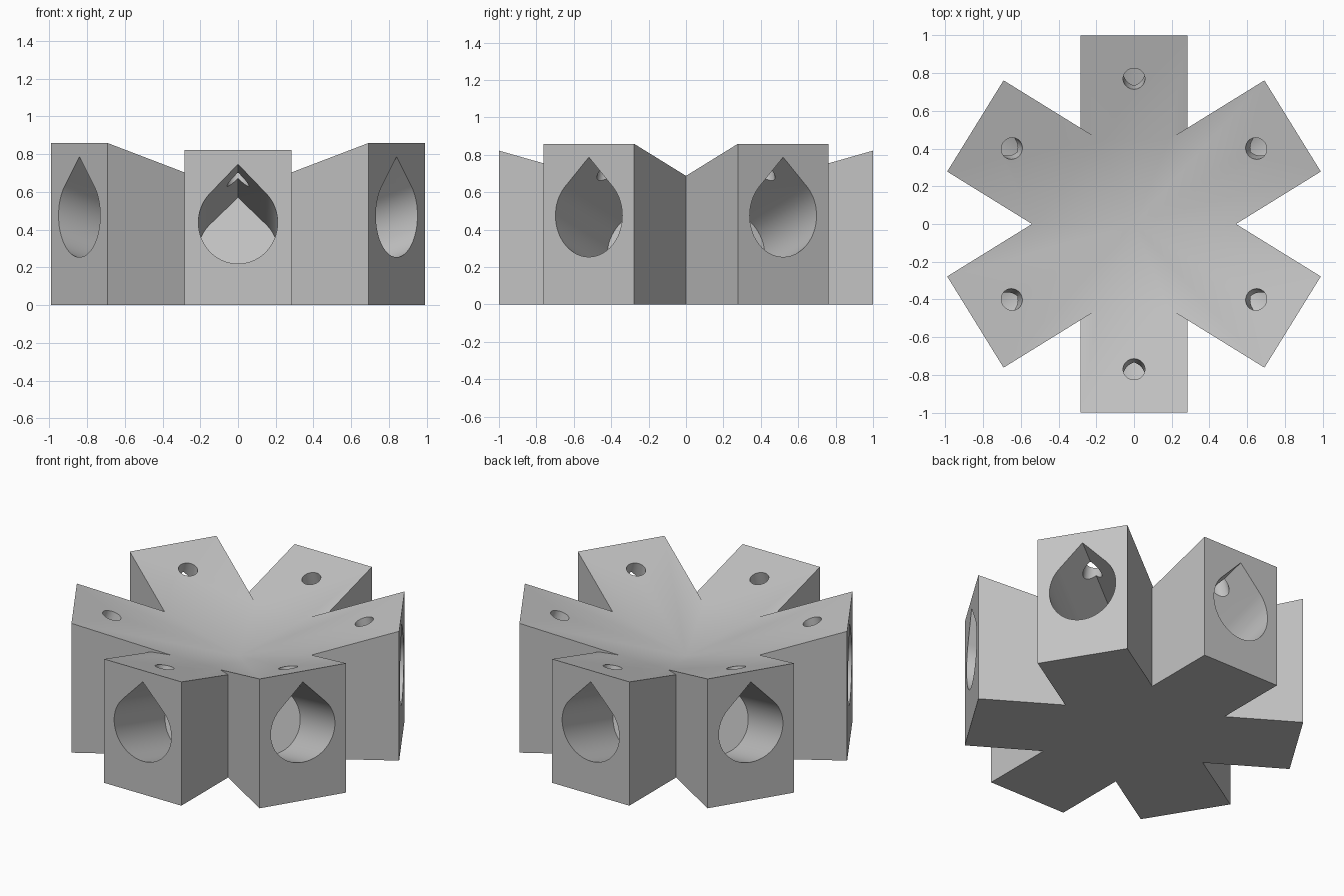
import bpy, bmesh, math
from mathutils import Matrix, Vector

if "Cube" in bpy.data.objects:
    bpy.data.objects.remove(bpy.data.objects["Cube"])

HALF_W = 0.284         # half width of an arm
TOP_Z = 0.538          # height where all sloping tops meet
AXIS_Z = 0.154         # height where all socket axes meet
SOCKET_R, SOCKET_START = 0.21, 0.479
SCREW_R, SCREW_POS = 0.058, 0.80

grey = bpy.data.materials.new("light_grey")
grey.diffuse_color = (0.55, 0.55, 0.55, 1)
grey.use_nodes = True
grey.node_tree.nodes["Principled BSDF"].inputs["Base Color"].default_value = grey.diffuse_color

# arm: heading, slope of top and socket, horizontal reach
SIDE = math.degrees(math.atan(0.618))
LONG, SHORT = (18.0, 0.988), (15.86, 1.0)
ARMS = [(90, *SHORT), (-90, *SHORT)] + [
    (a, *LONG) for a in (SIDE, -SIDE, 180 - SIDE, 180 + SIDE)]


def prism(name, base, offset, matrix):
    """Extrude a closed outline along an offset, then place it."""
    bm = bmesh.new()
    face = bm.faces.new([bm.verts.new(p) for p in base])
    ext = bmesh.ops.extrude_face_region(bm, geom=[face], use_keep_orig=True)
    moved = [g for g in ext["geom"] if isinstance(g, bmesh.types.BMVert)]
    bmesh.ops.translate(bm, vec=Vector(offset), verts=moved)
    bmesh.ops.recalc_face_normals(bm, faces=bm.faces)
    bm.transform(matrix)
    mesh = bpy.data.meshes.new(name)
    bm.to_mesh(mesh)
    bm.free()
    mesh.materials.append(grey)
    ob = bpy.data.objects.new(name, mesh)
    bpy.context.collection.objects.link(ob)
    return ob


def combine(target, other, operation):
    """Apply a boolean and discard the helper."""
    mod = target.modifiers.new("combine", 'BOOLEAN')
    mod.object, mod.operation, mod.solver = other, operation, 'EXACT'
    bpy.context.view_layer.objects.active = target
    bpy.ops.object.modifier_apply(modifier=mod.name)
    bpy.data.objects.remove(other, do_unlink=True)


def arm(heading, slope, reach):
    """Block with a top that rises outward from the centre."""
    rise = reach * math.tan(math.radians(slope))
    side = [(0, -HALF_W, 0), (reach, -HALF_W, 0),
            (reach, -HALF_W, TOP_Z + rise), (0, -HALF_W, TOP_Z)]
    return prism("hub", side, (0, 2 * HALF_W, 0),
                 Matrix.Rotation(math.radians(heading), 4, 'Z'))


def tilted(heading, slope, z):
    return (Matrix.Translation((0, 0, z))
            @ Matrix.Rotation(math.radians(heading), 4, 'Z')
            @ Matrix.Rotation(math.radians(-slope), 4, 'Y'))


def circle(radius, start, end, steps):
    angles = [math.radians(start + (end - start) * i / steps) for i in range(steps + 1)]
    return [(radius * math.cos(a), radius * math.sin(a)) for a in angles]


# star-shaped body
hub = arm(*ARMS[0])
for spec in ARMS[1:]:
    combine(hub, arm(*spec), 'UNION')

# teardrop sockets and screw holes
for heading, slope, reach in ARMS:
    outline = circle(SOCKET_R, 135, 405, 54) + [(0, SOCKET_R * math.sqrt(2))]
    combine(hub, prism("socket_cutter", [(SOCKET_START, y, z) for y, z in outline],
                       (0.8, 0, 0), tilted(heading, slope, AXIS_Z)), 'DIFFERENCE')
    ring = circle(SCREW_R, 0, 360, 36)[:-1]
    combine(hub, prism("screw_cutter", [(SCREW_POS + x, y, -0.36) for x, y in ring],
                       (0, 0, 0.46), tilted(heading, slope, TOP_Z)), 'DIFFERENCE')

# crisp edges, smooth bores
bpy.ops.object.select_all(action='DESELECT')
hub.select_set(True)
bpy.context.view_layer.objects.active = hub
bpy.ops.object.shade_smooth_by_angle(angle=math.radians(30))
